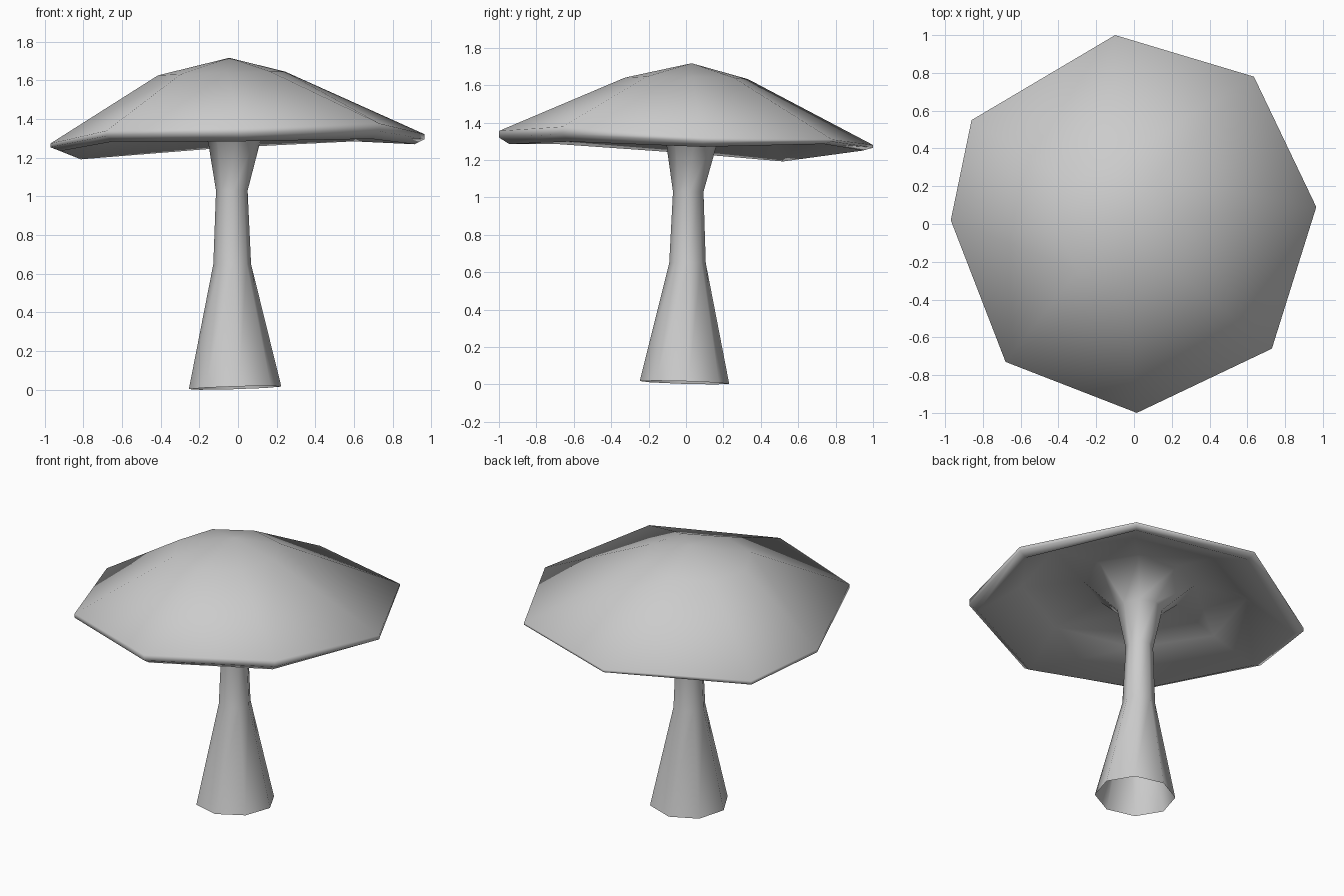
import bpy, math

if "Cube" in bpy.data.objects:
    bpy.data.objects.remove(bpy.data.objects["Cube"])

N = 8
# Uneven cap rim, clockwise from the back: x, y, upper z, lower z
RIM = [(-0.10, 1.00, 1.28, 1.25), (0.635, 0.78, 1.31, 1.285), (0.965, 0.09, 1.322, 1.27),
       (0.73, -0.66, 1.378, 1.298), (0.015, -1.00, 1.355, 1.285), (-0.68, -0.73, 1.34, 1.285),
       (-0.97, 0.02, 1.274, 1.235), (-0.86, 0.55, 1.237, 1.192)]


def ring(cx, cy, r, z, tx=0.0, ty=0.0):
    """Octagonal ring, tilted by slopes tx and ty."""
    pts = []
    for i in range(N):
        a = math.radians(95 - 45 * i)
        x, y = r * math.cos(a), r * math.sin(a)
        pts.append((cx + x, cy + y, z + tx * x + ty * y))
    return pts


def rim(scale, t):
    """Rim outline, t = 0 at the upper edge and 1 at the lower edge."""
    return [(x * scale, y * scale, u + (l - u) * t) for x, y, u, l in RIM]


def loft(name, rings, apex):
    """Skin a stack of rings, listed top to bottom, closed with a peak."""
    verts = [p for r in rings for p in r] + [apex]
    faces = [(len(verts) - 1, (i + 1) % N, i) for i in range(N)]
    for k in range(len(rings) - 1):
        for i in range(N):
            j = (i + 1) % N
            a, b = k * N, (k + 1) * N
            faces.append((a + i, a + j, b + j, b + i))
    mesh = bpy.data.meshes.new(name)
    mesh.from_pydata(verts, [], faces)
    mesh.update()
    mesh.shade_smooth()
    obj = bpy.data.objects.new(name, mesh)
    bpy.context.collection.objects.link(obj)
    return obj


# Cap: shoulder, thin rim and hollow underside
cap = [
    ring(-0.085, 0.003, 0.33, 1.636, 0.03, -0.01),
    rim(1.0, 0.0),
    rim(1.0, 0.5),
    rim(0.945, 1.0),
    ring(0.0, 0.0, 0.67, 1.405, 0.04, -0.05),
    ring(-0.02, 0.02, 0.33, 1.465, 0.03, -0.03),
]

# Stem: flared neck, narrow waist, wide open foot
stem = [
    ring(-0.02, 0.03, 0.135, 1.28),
    ring(-0.032, 0.012, 0.082, 1.03),
    ring(-0.03, 0.008, 0.098, 0.65),
    ring(-0.015, -0.008, 0.24, 0.01, 0.03, -0.03),
]

# One seamless skin, so the stem blends into the underside
loft("mushroom", cap + stem, apex=(-0.045, 0.03, 1.717))
